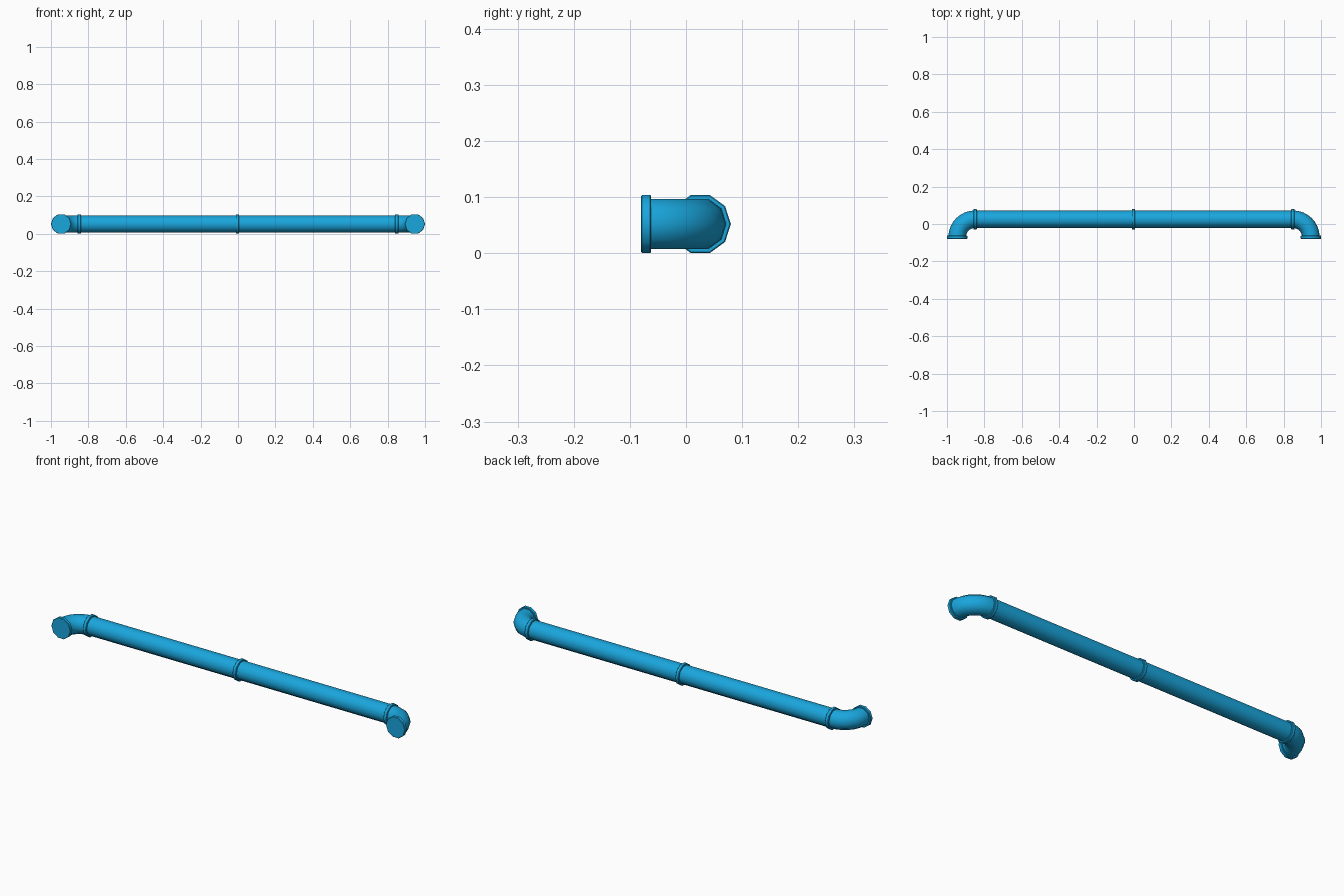
import bpy, bmesh, math
from mathutils import Vector, Matrix

if "Cube" in bpy.data.objects:
    bpy.data.objects.remove(bpy.data.objects["Cube"])

SIDES = 10
Y, Z = 0.0255, 0.052          # axis of the long run
PIPE_R, COLLAR_R = 0.047, 0.0545
END_X, BEND = 0.9455, 0.095   # outlet axis and elbow radius
COLLAR_W = 0.018

mat = bpy.data.materials.new("blue_paint")
mat.diffuse_color = (0.01, 0.38, 0.72, 1)
mat.use_nodes = True
mat.node_tree.nodes["Principled BSDF"].inputs["Base Color"].default_value = mat.diffuse_color


def sweep(name, rings, caps=False):
    """Skin ten-sided rings given as (centre, in-plane side axis, radius)."""
    bm = bmesh.new()
    loops = []
    for c, side, r in rings:
        loops.append([bm.verts.new(Vector(c) + Vector(side) * r * math.cos(a)
                                   + Vector((0, 0, r * math.sin(a))))
                      for a in (2 * math.pi * i / SIDES for i in range(SIDES))])
    for a, b in zip(loops, loops[1:]):
        for i in range(SIDES):
            j = (i + 1) % SIDES
            bm.faces.new((a[i], a[j], b[j], b[i]))
    if caps:
        bm.faces.new(loops[0][::-1])
        bm.faces.new(loops[-1])
    bmesh.ops.recalc_face_normals(bm, faces=bm.faces)
    me = bpy.data.meshes.new(name)
    bm.to_mesh(me)
    bm.free()
    me.materials.append(mat)
    ob = bpy.data.objects.new(name, me)
    bpy.context.collection.objects.link(ob)
    bpy.ops.object.select_all(action='DESELECT')
    bpy.context.view_layer.objects.active = ob
    ob.select_set(True)
    bpy.ops.object.shade_smooth_by_angle(angle=math.radians(40))
    return ob


def collar(name, centre, axis, side):
    """Slightly chamfered ring around the pipe."""
    h, ch = COLLAR_W / 2, 0.002
    profile = [(-h, COLLAR_R - ch), (-h + ch, COLLAR_R),
               (h - ch, COLLAR_R), (h, COLLAR_R - ch)]
    return sweep(name, [(Vector(centre) + Vector(axis) * t, side, r)
                        for t, r in profile], caps=True)


# long straight run and its middle joint
run_x = END_X - BEND
sweep("straight_pipe", [((x, Y, Z), (0, 1, 0), PIPE_R) for x in (-run_x, run_x)], caps=True)
collar("middle_collar", (-0.003, Y, Z), (1, 0, 0), (0, 1, 0))

for label, s in (("left", -1), ("right", 1)):
    # quarter-turn elbow ending in a short outlet toward the front
    rings = []
    for i in range(9):
        a = math.pi / 2 * i / 8
        rings.append(((s * (run_x + BEND * math.sin(a)), Y - BEND + BEND * math.cos(a), Z),
                      (s * math.sin(a), math.cos(a), 0), PIPE_R))
    rings.append(((s * END_X, -0.075, Z), (s, 0, 0), PIPE_R))
    sweep(label + "_elbow", rings, caps=True)
    # joint collar and closed outlet collar
    collar(label + "_joint_collar", (s * 0.849, Y, Z), (1, 0, 0), (0, 1, 0))
    collar(label + "_outlet_collar", (s * END_X, -0.08 + COLLAR_W / 2, Z), (0, 1, 0), (s, 0, 0))
